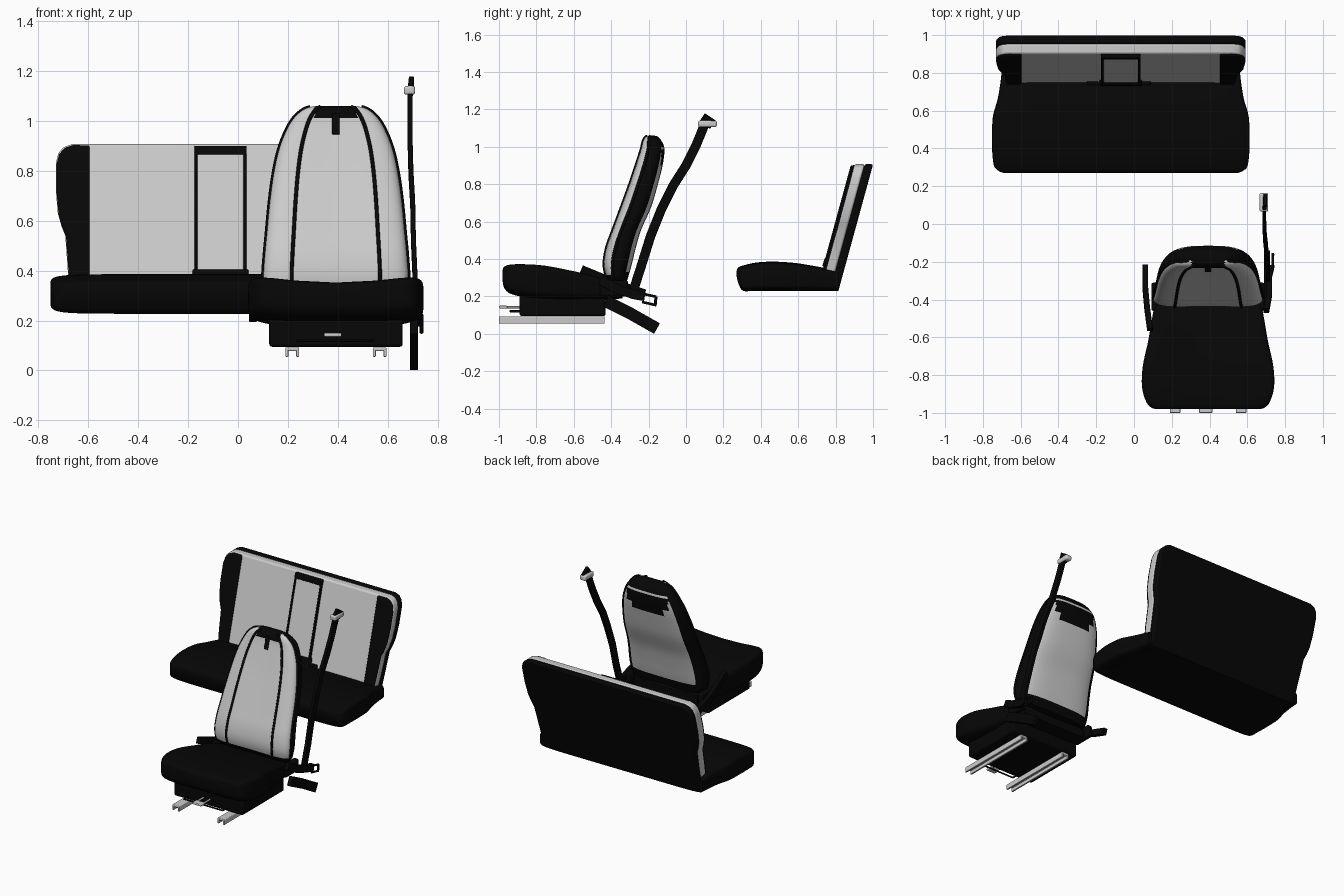
import bpy, bmesh, math
from mathutils import Vector

if "Cube" in bpy.data.objects:
    bpy.data.objects.remove(bpy.data.objects["Cube"])

black = bpy.data.materials.new("black")
black.diffuse_color = (0.002, 0.002, 0.002, 1)
black.use_nodes = True
black.node_tree.nodes["Principled BSDF"].inputs["Base Color"].default_value = black.diffuse_color
CX, BX = 0.392, -0.07      # centre lines of the front seat and the bench


def finish(name, bm, mats=(None,), bevel=0, smooth=True):
    bmesh.ops.recalc_face_normals(bm, faces=bm.faces)
    me = bpy.data.meshes.new(name)
    bm.to_mesh(me)
    bm.free()
    for m in mats:
        me.materials.append(m)
    ob = bpy.data.objects.new(name, me)
    bpy.context.collection.objects.link(ob)
    if bevel:
        mod = ob.modifiers.new("bevel", 'BEVEL')
        mod.width, mod.segments = bevel, 3
    bpy.ops.object.select_all(action='DESELECT')
    ob.select_set(True)
    bpy.context.view_layer.objects.active = ob
    if smooth:
        bpy.ops.object.shade_smooth_by_angle(angle=math.radians(40))
    return ob


def spline(rows, sub=4):
    out = []
    for i in range(len(rows) - 1):
        a, b, c, d = (rows[max(0, min(len(rows) - 1, i + k))] for k in (-1, 0, 1, 2))
        for s in range(sub):
            t = s / sub
            out.append([0.5 * (2 * q + (r - p) * t + (2 * p - 5 * q + 4 * r - w) * t * t
                               + (3 * q - p - 3 * r + w) * t ** 3)
                        for p, q, r, w in zip(a, b, c, d)])
    return out + [list(rows[-1])]


def loft(name, axis, cx, rows, n, dent=0, paint=None, count=64):
    """Rows are (station, half width, low, high); sections are superellipses."""
    bm = bmesh.new()
    grid = []
    for p, w, lo, hi in spline(rows):
        ring, h, m = [], (hi - lo) / 2, (hi + lo) / 2
        for k in range(count):
            a = 2 * math.pi * k / count
            c, s = math.cos(a), math.sin(a)
            u = math.copysign(abs(c) ** (2 / n), c)
            d = m + h * math.copysign(abs(s) ** (2 / n), s)
            if s * dent < 0:
                d += dent * h * (1 - u * u)
            ring.append(bm.verts.new((cx + w * u, d, p) if axis == 'z' else (cx + w * u, p, d)))
        grid.append(ring)
    for i in range(len(grid) - 1):
        for k in range(count):
            k2 = (k + 1) % count
            f = bm.faces.new((grid[i][k], grid[i][k2], grid[i + 1][k2], grid[i + 1][k]))
            if paint:
                f.material_index = paint(k + 0.5, f.calc_center_median())
    bm.faces.new(grid[0])
    bm.faces.new(grid[-1])
    pts = [[v.co.copy() for v in r] for r in grid]
    finish(name, bm, (black, None))
    return pts


def box(name, x, y, z, mat=None, bevel=0.005):
    bm = bmesh.new()
    bmesh.ops.create_cube(bm, size=1)
    for v in bm.verts:
        v.co = [(r[0] + r[1]) / 2 + c * (r[1] - r[0]) for c, r in zip(v.co, (x, y, z))]
    return finish(name, bm, (mat,), bevel)


def tube(name, pts, r, mat=None):
    cu = bpy.data.curves.new(name, 'CURVE')
    cu.dimensions, cu.bevel_depth, cu.bevel_resolution = '3D', r, 2
    cu.use_fill_caps = True
    sp = cu.splines.new('POLY')
    sp.points.add(len(pts) - 1)
    for q, p in zip(sp.points, pts):
        q.co = (*p, 1)
    cu.materials.append(mat)
    ob = bpy.data.objects.new(name, cu)
    bpy.context.collection.objects.link(ob)
    bpy.ops.object.select_all(action='DESELECT')
    ob.select_set(True)
    bpy.context.view_layer.objects.active = ob
    bpy.ops.object.convert(target='MESH')


def strap(name, pts, width, thick, mat=black):
    """Flat band along a path, wide in the y-z plane."""
    bm = bmesh.new()
    P, prev = [Vector(p) for p in pts], None
    for i, p in enumerate(P):
        t = P[min(i + 1, len(P) - 1)] - P[max(i - 1, 0)]
        side = Vector((0, -t.z, t.y)).normalized() * width / 2
        ox = Vector((thick / 2, 0, 0))
        ring = [bm.verts.new(p + a * side + b * ox) for a, b in ((1, 1), (1, -1), (-1, -1), (-1, 1))]
        if prev:
            for k in range(4):
                bm.faces.new((prev[k], prev[(k + 1) % 4], ring[(k + 1) % 4], ring[k]))
        else:
            bm.faces.new(ring)
        prev = ring
    bm.faces.new(prev)
    finish(name, bm, (mat,), 0.003)


def panel(name, outline, y0, y1, mat=None, bevel=0.01):
    """Outline in x-z, extruded between two offsets from the raked back plane."""
    bm = bmesh.new()
    rings = [[bm.verts.new((BX + x, 0.815 + 0.274 * (z - 0.23) + o, z)) for x, z in outline] for o in (y0, y1)]
    bm.faces.new(rings[0])
    bm.faces.new(rings[1])
    for k in range(len(outline)):
        j = (k + 1) % len(outline)
        bm.faces.new((rings[0][k], rings[0][j], rings[1][j], rings[1][k]))
    finish(name, bm, (mat,), bevel)


def rect(x0, x1, z0, z1):
    return [(x0, z0), (x1, z0), (x1, z1), (x0, z1)]


# Rear bench cushion
loft("bench_cushion", 'y', BX, [
    (.27, .62, .31, .335), (.28, .645, .27, .355), (.305, .67, .23, .365), (.37, .68, .23, .38),
    (.46, .682, .23, .386), (.57, .677, .23, .38), (.66, .652, .23, .367), (.75, .637, .23, .35),
    (.815, .63, .23, .335)], 9)

# Rear bench backrest: shell, foam layer, side bolsters, armrest
half = [(.60, .23), (.612, .40), (.622, .54), (.638, .58), (.652, .63), (.66, .72),
        (.66, .83), (.65, .87), (.63, .895), (.595, .907)]
full = half + [(-x, z) for x, z in reversed(half)]
lifted = [(.60, .30)] + half[1:]
panel("bench_back_shell", full, -.045, 0, black)
panel("bench_back_foam", lifted + [(-x, z) for x, z in reversed(lifted)], -.10, -.045)
for s, side in ((1, "right"), (-1, "left")):
    panel("bench_bolster_" + side, [(s * .525, .29)] + [(s * (x - .003), z - .004) for x, z in lifted]
          + [(s * .525, .902)], -.11, -.09, black, .008)
    panel("armrest_seam_" + side, rect(s * .092, s * .104, .36, .89), -.118, -.09, black, .003)
    box("bench_buckle_" + side, (BX + s * .14 - .04, BX + s * .14 + .02), (.735, .775), (.345, .372), black)
panel("armrest", rect(-.095, .095, .36, .88), -.113, -.09)
panel("armrest_top", rect(-.105, .105, .865, .90), -.118, -.09, black, .004)
panel("armrest_hinge", rect(-.112, .112, .36, .405), -.122, -.09, black, .006)

# Front seat cushion, base and runners
loft("seat_cushion", 'y', CX, [
    (-.98, .27, .28, .35), (-.972, .30, .245, .37), (-.94, .328, .215, .386), (-.86, .35, .195, .39),
    (-.75, .345, .185, .382), (-.62, .317, .18, .355), (-.52, .30, .18, .33), (-.42, .28, .18, .295),
    (-.34, .25, .19, .26)], 6, -.4)
box("seat_base", (.125, .66), (-.89, -.43), (.095, .215), black, .012)
for x, side in ((.19, "left"), (.54, "right")):
    box("runner_top_" + side, (x, x + .055), (-1, -.435), (.078, .093))
    for d in (0, .043):
        box("runner_side_" + side, (x + d, x + d + .012), (-1, -.435), (.055, .085), None, .003)
box("slide_handle", (.345, .415), (-1, -.955), (.135, .15))
for x in (.355, .405):
    tube("slide_rod", [(x, -.96, .142), (x, -.88, .142)], .006)
tube("slide_bar", [(.24, -.88, .12), (.24, -.94, .12), (.54, -.94, .12), (.54, -.88, .12)], .006, black)

# Front seat backrest: light front and rear panels on a black body
def back_paint(k, c):
    x, front, rear = abs(c.x - CX), 33 < k < 63, 7 < k < 25
    if c.z < .31:
        return 0
    if front:
        return 0 if c.z > 1.01 and x < .088 else 1
    if rear and .34 < c.z < 1.0:
        return 0 if .85 < c.z < .985 and x < (.16 if c.z > .91 else .115) else 1
    return 0


grid = loft("seat_back", 'z', CX, [
    (.27, .25, -.40, -.32), (.30, .28, -.44, -.31), (.37, .292, -.462, -.29), (.46, .287, -.45, -.268),
    (.555, .278, -.415, -.24), (.68, .266, -.37, -.185), (.80, .249, -.325, -.15), (.90, .225, -.29, -.125),
    (.985, .188, -.26, -.115), (1.03, .152, -.245, -.13), (1.053, .115, -.225, -.15), (1.06, .07, -.20, -.17)],
    3, .3, back_paint)
for k in (33, 43, 53, 63):
    tube("seat_piping", [r[k] for r in grid[3:-3]], .008, black)
strap("headrest_tab", [r[48] for r in grid if .93 < r[48].z < 1.03], .012, .03)

# Seat belt: shoulder strap, upper guide, anchor strap, tongue, buckle stalk
strap("shoulder_belt", [(.71, -.285, .22), (.71, -.24, .36), (.703, -.19, .52), (.70, -.13, .67), (.693, -.07, .79),
                        (.69, 0, .90), (.69, .055, 1.01), (.69, .10, 1.12)], .05, .02)
box("belt_guide", (.665, .71), (.065, .165), (1.105, 1.14), None, .01)
strap("belt_top_anchor", [(.69, .10, 1.115), (.695, .13, 1.16)], .07, .02)
strap("belt_anchor_strap", [(.705, -.43, .175), (.705, -.30, .11), (.705, -.155, .028)], .064, .032)
strap("belt_lower_loop", [(.70, -.46, .29), (.715, -.38, .245), (.715, -.28, .21), (.73, -.22, .20)], .05, .03)
for z in (.165, .21):
    tube("belt_tongue", [(.735, -.235, z + .005), (.735, -.16, z - .012)], .007, black)
tube("belt_tongue_end", [(.735, -.16, .20), (.735, -.165, .15)], .008, black)
strap("buckle_stalk", [(.085, -.56, .345), (.07, -.45, .30), (.06, -.34, .255), (.06, -.22, .215)], .045, .03)
for s, side in ((-1, "left"), (1, "right")):
    x = CX + s * .28
    box("recliner_hinge_" + side, (x - .02, x + .02), (-.46, -.31), (.20, .285), black, .012)
